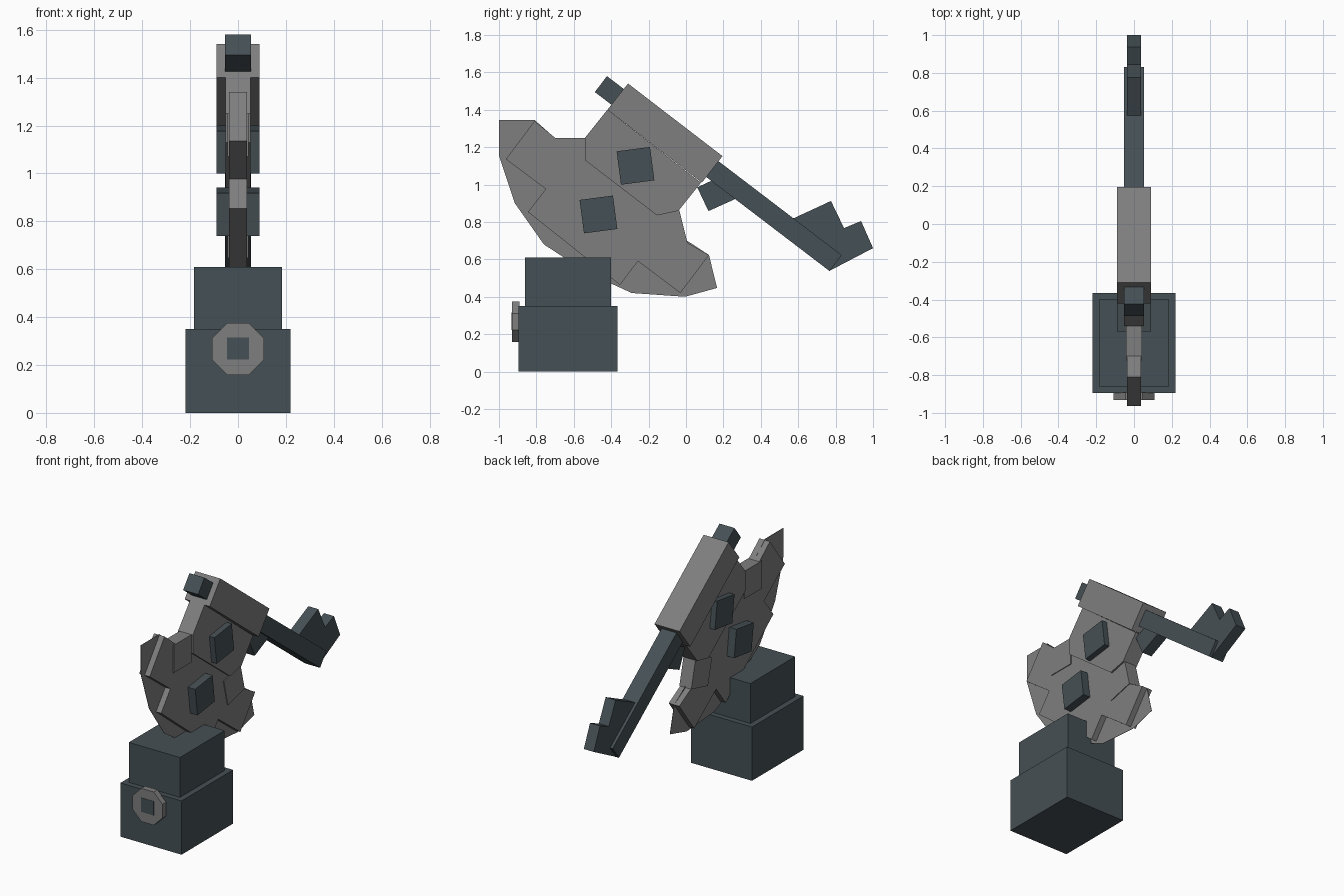
import bpy
import bmesh
import math
from mathutils import Matrix, Vector

if "Cube" in bpy.data.objects:
    bpy.data.objects.remove(bpy.data.objects["Cube"])


def material(name, rgb):
    mat = bpy.data.materials.new(name)
    mat.use_nodes = True
    mat.diffuse_color = (*rgb, 1)
    mat.node_tree.nodes["Principled BSDF"].inputs["Base Color"].default_value = (*rgb, 1)
    return mat


grey = material("steel grey", (0.21, 0.21, 0.21))
slate = material("dark slate", (0.06, 0.08, 0.09))


def finish(name, bm, mat):
    bmesh.ops.recalc_face_normals(bm, faces=bm.faces)
    mesh = bpy.data.meshes.new(name)
    bm.to_mesh(mesh)
    bm.free()
    mesh.materials.append(mat)
    obj = bpy.data.objects.new(name, mesh)
    bpy.context.collection.objects.link(obj)
    return obj


def slab(name, outline, half, mat):
    """Side profile of (y, z) points, given thickness about x = 0."""
    bm = bmesh.new()
    face = bm.faces.new([bm.verts.new((-half, y, z)) for y, z in outline])
    out = bmesh.ops.extrude_face_region(bm, geom=[face])
    moved = [v for v in out["geom"] if isinstance(v, bmesh.types.BMVert)]
    bmesh.ops.translate(bm, verts=moved, vec=(2 * half, 0, 0))
    return finish(name, bm, mat)


def box(name, center, size, mat, tilt=0):
    bm = bmesh.new()
    place = (Matrix.Translation(center) @ Matrix.Rotation(math.radians(tilt), 4, "X")
             @ Matrix.Diagonal((*size, 1)))
    bmesh.ops.create_cube(bm, size=1, matrix=place)
    return finish(name, bm, mat)


# Stepped pedestal
box("pedestal_base", (0, -0.63, 0.175), (0.44, 0.53, 0.35), slate)
box("pedestal_top", (0, -0.63, 0.48), (0.368, 0.46, 0.26), slate)

# Octagonal medallion with a square centre on the front
bm = bmesh.new()
radius = 0.108 / math.cos(math.pi / 8)
place = (Matrix.Translation((0, -0.911, 0.267)) @ Matrix.Rotation(math.pi / 2, 4, "X")
         @ Matrix.Rotation(math.pi / 8, 4, "Z"))
bmesh.ops.create_cone(bm, cap_ends=True, segments=8, radius1=radius,
                      radius2=radius, depth=0.04, matrix=place)
finish("medallion", bm, grey)
box("medallion_centre", (0, -0.931, 0.269), (0.092, 0.004, 0.092), slate)

# Thin cutting edge surrounding the blade
slab("cutting_edge", [(-0.81, 1.345), (-1, 1.345), (-1, 1.155), (-0.915, 0.9),
                      (-0.76, 0.68), (-0.53, 0.53), (-0.29, 0.42), (-0.005, 0.4),
                      (0.166, 0.447), (0.123, 0.623), (-0.3, 0.9)], 0.001, grey)

# Blade core with a notched rim
slab("blade", [(-0.81, 1.34), (-0.963, 1.136), (-0.75, 0.976), (-0.845, 0.853),
               (-0.353, 0.463), (-0.257, 0.59), (-0.03, 0.42), (0.123, 0.623),
               (0.005, 0.69), (-0.04, 0.86), (-0.3, 1.1), (-0.54, 1.25),
               (-0.7, 1.25)], 0.038, grey)
box("front_blade_block", (0, -0.632, 1.16), (0.086, 0.18, 0.18), grey)
box("back_blade_block", (0, -0.1, 0.755), (0.086, 0.177, 0.177), grey, 14)

# Neck joining the blade to the head
slab("blade_neck", [(-0.42, 1.4), (0.08, 1.01), (-0.04, 0.86), (-0.155, 0.835),
                    (-0.54, 1.13), (-0.54, 1.25)], 0.053, grey)
slab("head", [(-0.31, 1.54), (0.195, 1.152), (0.085, 1.01), (-0.42, 1.4)], 0.09, grey)

# Square studs passing through the blade
for name, y, z in (("upper_stud", -0.27, 1.1), ("lower_stud", -0.468, 0.84)):
    box(name, (0, y, z), (0.18, 0.18, 0.18), slate, 7.5)

# Handle running through the head
start, end = Vector((0, -0.455, 1.537)), Vector((0, 0.8, 0.58))
run = end - start
box("handle", (start + end) / 2, (0.108, run.length, 0.107), slate,
    math.degrees(math.atan2(run.z, run.y)))

# Guard below the handle and toothed pommel
slab("guard", [(0.06, 0.985), (0.12, 0.858), (0.262, 0.922), (0.2, 1.05)], 0.036, slate)
slab("pommel", [(0.572, 0.818), (0.775, 0.912), (0.845, 0.767), (0.936, 0.805),
                (1, 0.66), (0.77, 0.54)], 0.036, slate)
